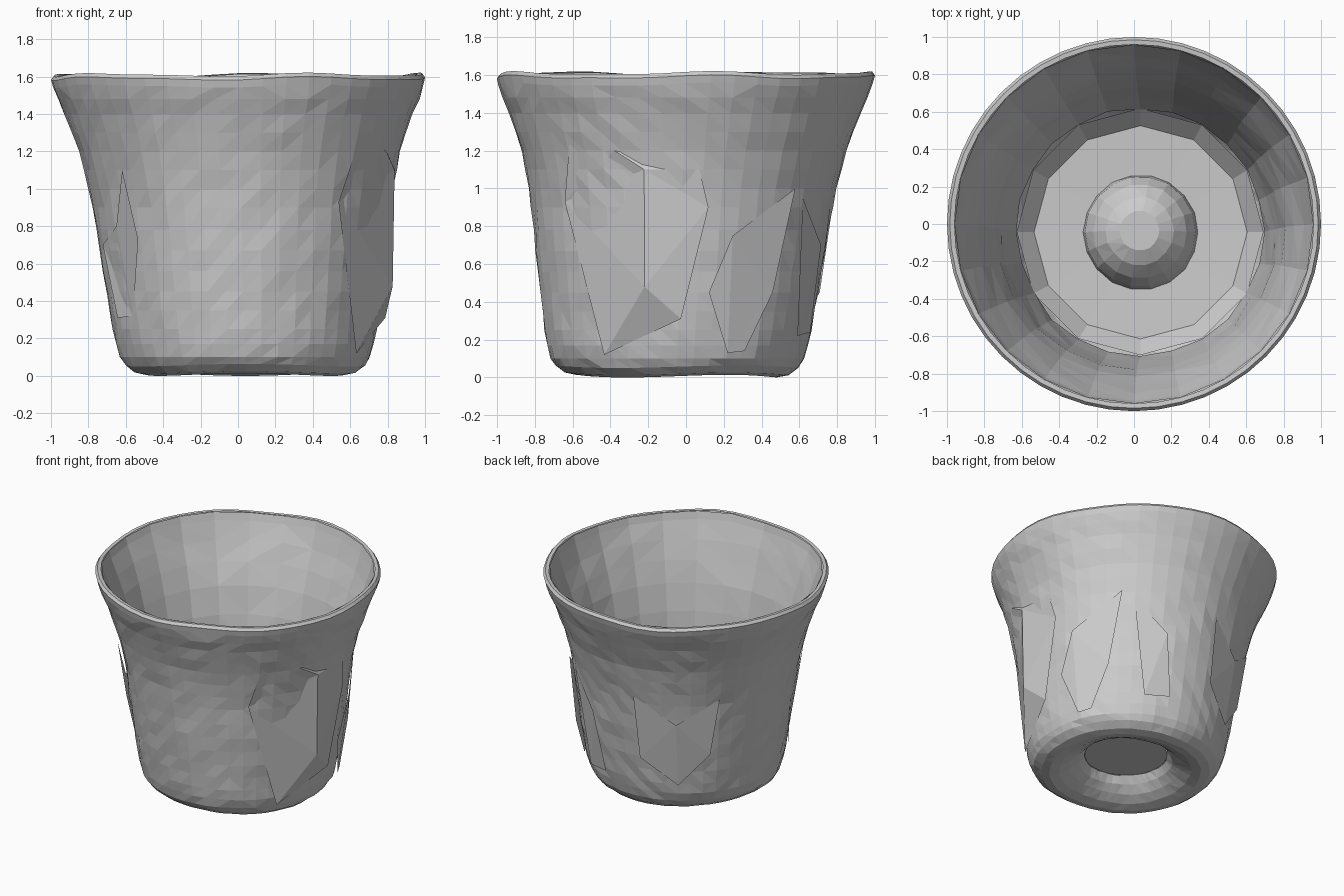
import bpy, bmesh, math, random
from mathutils import Vector

if "Cube" in bpy.data.objects:
    bpy.data.objects.remove(bpy.data.objects["Cube"])

random.seed(4)
BASE = Vector((0.04, -0.05))          # the base sits slightly off the rim centre


def place(a, r, z):
    """Cylindrical to world, with the pot's slight lean."""
    k = max(0.0, 1 - z / 1.6)
    return Vector((r * math.cos(a) + BASE.x * k, r * math.sin(a) + BASE.y * k, z))


def finish(name, bm, normals=True):
    bmesh.ops.triangulate(bm, faces=[f for f in bm.faces if len(f.verts) == 4])
    if normals:
        bmesh.ops.recalc_face_normals(bm, faces=bm.faces)
    me = bpy.data.meshes.new(name)
    bm.to_mesh(me)
    bm.free()
    ob = bpy.data.objects.new(name, me)
    bpy.context.collection.objects.link(ob)
    return ob


def lathe(name, profile, n, wobble=0.0, cap=False):
    bm = bmesh.new()
    rings = []
    for r, z in profile:
        ring = []
        for i in range(n):
            a = math.tau * i / n
            w = wobble * random.uniform(-1, 1) if z < 1.5 else 0
            dz = 0.0
            if z > 1.5:                # gently wavy lip
                dz = 0.008 * math.sin(5 * a + 1) + 0.004 * math.sin(9 * a)
            elif z < 0.1:              # uneven foot
                dz = 0.007 * (1 + math.sin(3 * a))
            ring.append(bm.verts.new(place(a, r + w, z + dz)))
        rings.append(ring)
    for lo, hi in zip(rings, rings[1:]):
        for i in range(n):
            j = (i + 1) % n
            bm.faces.new((lo[i], lo[j], hi[j], hi[i]))
    if cap:
        bm.faces.new(rings[-1])
    return finish(name, bm)


def chip(name, pts, tris):
    """Coarse flat panel on the outside; points are (degrees, radius, z)."""
    bm = bmesh.new()
    vs = [bm.verts.new(place(math.radians(a), r, z)) for a, r, z in pts]
    for t in tris:
        bm.faces.new([vs[i] for i in t])
    bmesh.ops.recalc_face_normals(bm, faces=bm.faces)
    f = bm.faces[:][0] if not hasattr(bm.faces, "ensure_lookup_table") else next(iter(bm.faces))
    c = f.calc_center_median()
    if f.normal.dot(Vector((c.x, c.y, 0))) < 0:
        bmesh.ops.reverse_faces(bm, faces=bm.faces)
    return finish(name, bm, False)


# Outer wall with hollowed foot and flared lip
outer = [(0.29, 0.15), (0.33, 0.10), (0.39, 0.05), (0.46, 0.015), (0.53, 0.0),
         (0.59, 0.012), (0.64, 0.05), (0.67, 0.10), (0.69, 0.17), (0.705, 0.25),
         (0.72, 0.35), (0.735, 0.45), (0.75, 0.56), (0.765, 0.67), (0.778, 0.78),
         (0.795, 0.90), (0.812, 1.0), (0.835, 1.1), (0.86, 1.2), (0.895, 1.3),
         (0.93, 1.4), (0.965, 1.48), (0.99, 1.55), (1.0, 1.59), (0.985, 1.61),
         (0.96, 1.608)]
lathe("pot_wall", outer, 48, 0.005)

# Coarser inner wall
inner = [(0.96, 1.606), (0.945, 1.55), (0.90, 1.42), (0.85, 1.28), (0.80, 1.12),
         (0.76, 0.92), (0.73, 0.70), (0.70, 0.50), (0.66, 0.28)]
lathe("inner_wall", inner, 24, 0.007)

# Faceted inner floor with a raised dome
lathe("inner_floor", [(0.66, 0.28), (0.57, 0.18), (0.30, 0.17)], 12)
dome = [(0.31 * math.cos(t), 0.15 + 0.31 * math.sin(t))
        for t in [math.radians(d) for d in (0, 18, 36, 54, 70)]]
lathe("inner_dome", dome, 18, 0.003, cap=True)

# Flat plate closing the hollow foot
lathe("foot_plate", [(0.29, 0.15), (0.15, 0.15)], 24, cap=True)

# Broad chipped facets on the right side
chip("right_facets",
     [(-50, 0.81, 0.93), (-33, 0.71, 0.12), (-13, 0.82, 0.48), (1, 0.755, 0.31),
      (-43, 0.885, 1.28), (-14, 0.85, 1.10), (10, 0.81, 0.90), (6, 0.835, 1.10),
      (-25, 0.865, 1.20)],
     [(0, 1, 2), (1, 3, 2), (0, 2, 5), (0, 5, 8), (0, 8, 4), (2, 3, 6), (2, 6, 5),
      (5, 6, 7), (5, 7, 8)])
chip("right_back_facets",
     [(22, 0.71, 0.13), (30, 0.71, 0.14), (40, 0.77, 0.45), (46, 0.83, 1.0),
      (20, 0.80, 0.75), (12, 0.755, 0.45)],
     [(0, 1, 2), (0, 2, 4), (2, 3, 4), (0, 4, 5)])

# Chipped facets around the back and left
chip("back_facets",
     [(121, 0.73, 0.25), (100, 0.755, 0.45), (138, 0.765, 0.5), (120, 0.79, 0.75),
      (98, 0.81, 0.95), (142, 0.815, 0.95)],
     [(0, 1, 3), (0, 3, 2), (1, 4, 3), (2, 3, 5)])
chip("back_right_facets",
     [(60, 0.73, 0.22), (75, 0.725, 0.24), (70, 0.79, 0.7), (52, 0.81, 0.95)],
     [(0, 1, 2), (0, 2, 3)])
chip("left_facets",
     [(203, 0.735, 0.31), (214, 0.715, 0.32), (196, 0.775, 0.7), (212, 0.79, 0.8),
      (226, 0.80, 0.73), (222, 0.85, 1.1)],
     [(0, 1, 2), (1, 3, 2), (1, 4, 3), (3, 4, 5)])
